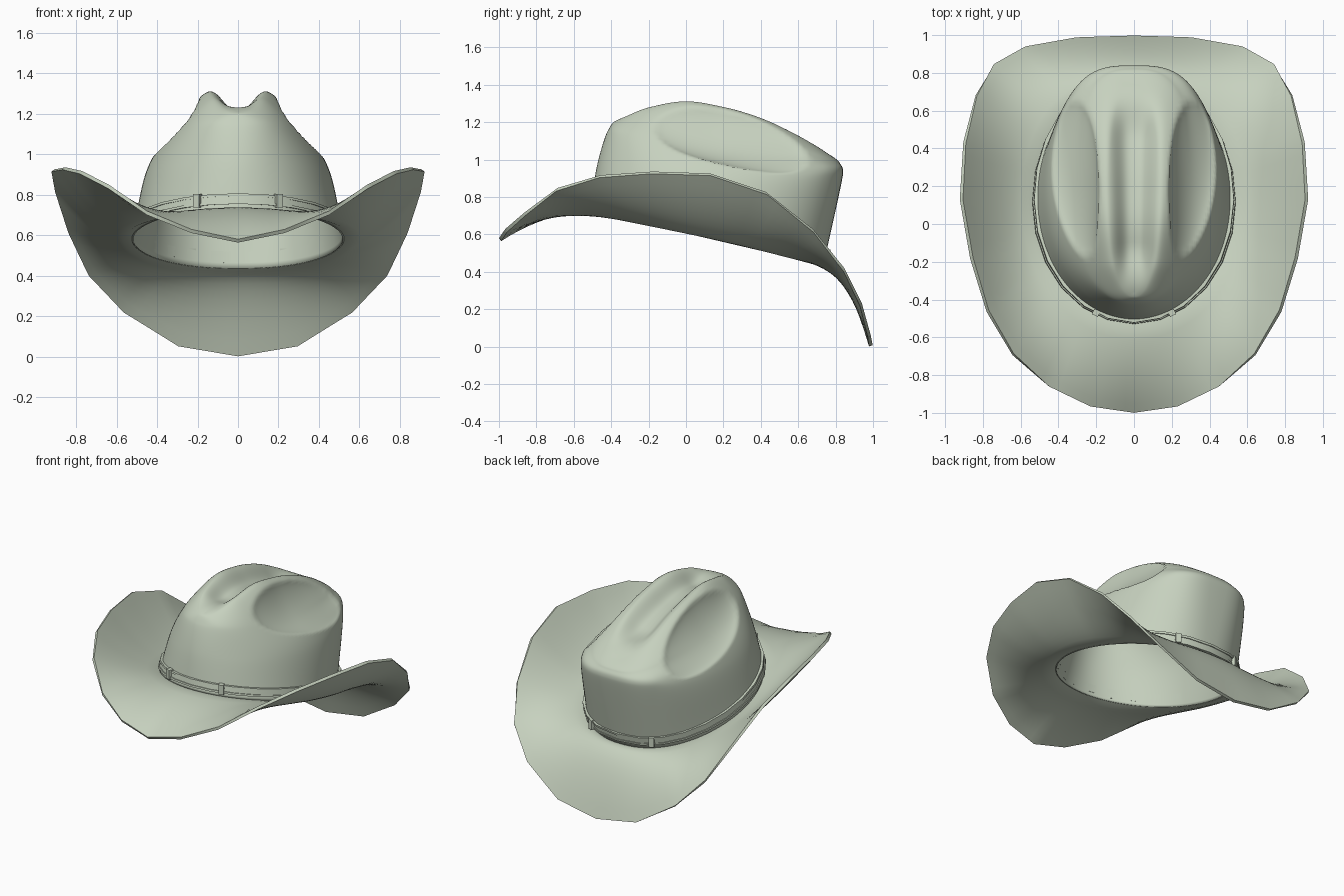
import bpy, bmesh, math
from mathutils import Matrix, Vector

cube = bpy.data.objects.get("Cube")
if cube:
    bpy.data.objects.remove(cube, do_unlink=True)

felt = bpy.data.materials.new("sage_felt")
felt.use_nodes = True
felt.diffuse_color = (0.57, 0.64, 0.52, 1)
felt.node_tree.nodes["Principled BSDF"].inputs["Base Color"].default_value = felt.diffuse_color


def finish(name, bm, sharp=40):
    bmesh.ops.remove_doubles(bm, verts=bm.verts, dist=0.0002)
    bmesh.ops.recalc_face_normals(bm, faces=bm.faces)
    mesh = bpy.data.meshes.new(name)
    bm.to_mesh(mesh)
    bm.free()
    for p in mesh.polygons:
        p.use_smooth = True
    mesh.set_sharp_from_angle(angle=math.radians(sharp))
    mesh.materials.append(felt)
    obj = bpy.data.objects.new(name, mesh)
    bpy.context.collection.objects.link(obj)
    return obj


def loft(name, rings, closed, sharp=40):
    """Skin a list of equal rings; closed joins the last ring to the first."""
    bm = bmesh.new()
    rows = [[bm.verts.new(p) for p in ring] for ring in rings]
    pairs = list(zip(rows, rows[1:])) + ([(rows[-1], rows[0])] if closed else [])
    for a, b in pairs:
        for i in range(len(a)):
            j = (i + 1) % len(a)
            bm.faces.new((a[i], a[j], b[j], b[i]))
    return finish(name, bm, sharp)


def hermite(values, t):
    """Smooth curve through evenly spaced values, without overshoot."""
    d = [b - a for a, b in zip(values, values[1:])]
    m = [d[0]] + [2 * a * b / (a + b) if a * b > 0 else 0 for a, b in zip(d, d[1:])] + [d[-1]]
    s = max(0, min(int(t), len(d) - 1))
    f = max(0, t - s)
    return (values[s] + f * m[s] + f * f * (3 * d[s] - 2 * m[s] - m[s + 1])
            + f ** 3 * (m[s] + m[s + 1] - 2 * d[s]))


def smooth(f):
    f = max(0, min(1, f))
    return f * f * (3 - 2 * f)


def base_height(y):
    return 0.725 - 0.235 * (y + 0.5)


def ridge_height(y):
    return hermite((1.195, 1.285, 1.315, 1.285, 1.23, 1.14, 1.0), (y + 0.4) / 0.2)


def crown_controls(a):
    """Base, shoulder, upper wall, ridge and spine points at one angle (0 = front)."""
    s, c = math.sin(a), math.cos(a)

    def x(width, front, back):
        # Exponents below one square off the plan
        power = (front + back) / 2 + (front - back) / 2 * c
        return math.copysign(width * abs(s) ** power, s)

    def y(front, back):
        return (front + back) / 2 - (back - front) / 2 * c

    def z(front, side, back):
        return side + ((front if c > 0 else back) - side) * c * c
    y0, y3, y4 = y(-0.515, 0.735), y(-0.385, 0.74), y(-0.36, 0.70)
    return [
        (x(0.525, 1, 0.88), y0, base_height(y0)),
        (x(0.455, 1, 0.66), y(-0.475, 0.84), z(0.97, 0.91, 0.93)),
        (x(0.345, 0.85, 0.7), y(-0.42, 0.82), z(1.15, 1.10, 0.985)),
        (x(0.135, 0.85, 0.8), y3, ridge_height(y3)),
        (0, y4, ridge_height(y4)),
    ]


def crown_point(a, t):
    x, y, z = (hermite(axis, t) for axis in zip(*crown_controls(a)))
    # Oval side dents, measured along the sloping wall
    u = (y - 0.24) / 0.41
    v = (z - 1.1 * abs(x) - 0.77 + 0.28 * (y - 0.24)) / 0.28
    dent = 0.075 * max(0, 1 - u * u - v * v) ** 0.8
    # Long crease down the middle, widening and fading to the back
    width = 0.09 + 0.03 * y
    crease = (0.09 * math.exp(-abs(x / width) ** 3)
              * smooth((y + 0.37) / 0.27) * smooth((0.74 - y) / 0.3))
    return Vector((x - math.copysign(0.65 * dent, x), y, z - 0.75 * dent - crease))


def angles(n):
    return [math.tau * i / n for i in range(n)]


# Crown
ROWS = 18
SIDES, SPLIT = 24, 5
crown = loft("crown", [[crown_point(a, k / ROWS) for a in angles(SIDES * SPLIT)]
                       for k in range(4 * ROWS + 1)], False, 60)
shell = crown.modifiers.new("felt_thickness", "SOLIDIFY")
shell.thickness = 0.008
shell.offset = -1

# Brim: half outline from front to back, mirrored, with straight sides split up
half = [(0, -0.994, 0.572), (0.23, -0.962, 0.62), (0.45, -0.86, 0.71), (0.64, -0.69, 0.84),
        (0.775, -0.46, 0.91), (0.86, -0.18, 0.93), (0.914, 0.13, 0.92), (0.897, 0.43, 0.82),
        (0.835, 0.68, 0.62), (0.74, 0.845, 0.41), (0.57, 0.935, 0.225), (0.30, 0.98, 0.055),
        (0, 0.988, 0.004)]
corners = [Vector(p) for p in half + [(-x, y, z) for x, y, z in half[-2:0:-1]]]
outline = [p.lerp(q, k / SPLIT) for p, q in zip(corners, corners[1:] + corners[:1])
           for k in range(SPLIT)]


def brim_ring(f, lift):
    """One ring between crown and edge, lifted square to the felt; thin at the crown."""
    ring = []
    for a, edge in zip(angles(SIDES * SPLIT), outline):
        base = Vector(crown_controls(a)[0])
        span = edge - base
        flat = span.to_2d()
        power = 2 - 0.4 * abs(math.sin(a))
        slope = power * span.z * f ** (power - 1) / flat.length
        out = flat.normalized()
        normal = Vector((-slope * out.x, -slope * out.y, 1)).normalized()
        spot = base + Vector((flat.x * f, flat.y * f, span.z * f ** power))
        ring.append(spot + normal * lift * min(1, 10 * f))
    return ring


steps = [k / 10 for k in range(11)]
loft("brim", [brim_ring(f, 0.01) for f in steps]
     + [brim_ring(f, -0.01) for f in reversed(steps)], True)


# Hat band
def band_point(a, height, out):
    p = crown_controls(a)
    spot = crown_point(a, height / (p[1][2] - p[0][2]))
    return spot + Vector((math.sin(a) / 0.52, -math.cos(a) / 0.62, 0)).normalized() * out


def band_ring(name, low, high, depth):
    section = [(low, -0.004), (low, depth), (high, depth), (high, -0.004)]
    loft(name, [[band_point(a, h, o) for a in angles(SIDES)] for h, o in section], True)


band_ring("band_strap", 0.030, 0.072, 0.013)
band_ring("band_lower_cord", 0.026, 0.038, 0.019)
band_ring("band_upper_cord", 0.064, 0.076, 0.019)

# Band keepers, two in front and two behind
for end, middle in (("front", 0), ("back", math.pi)):
    for side, turn in (("left", 0.39), ("right", -0.39)):
        a = middle + (turn if end == "front" else -turn)
        inner, outer = band_point(a, 0.051, 0), band_point(a, 0.051, 0.012)
        facing = math.atan2(outer.y - inner.y, outer.x - inner.x)
        bm = bmesh.new()
        bmesh.ops.create_cube(bm, size=1, matrix=Matrix.Translation(outer)
                              @ Matrix.Rotation(facing, 4, "Z")
                              @ Matrix.Diagonal((0.032, 0.035, 0.066, 1)))
        finish(f"{end}_{side}_keeper", bm)
